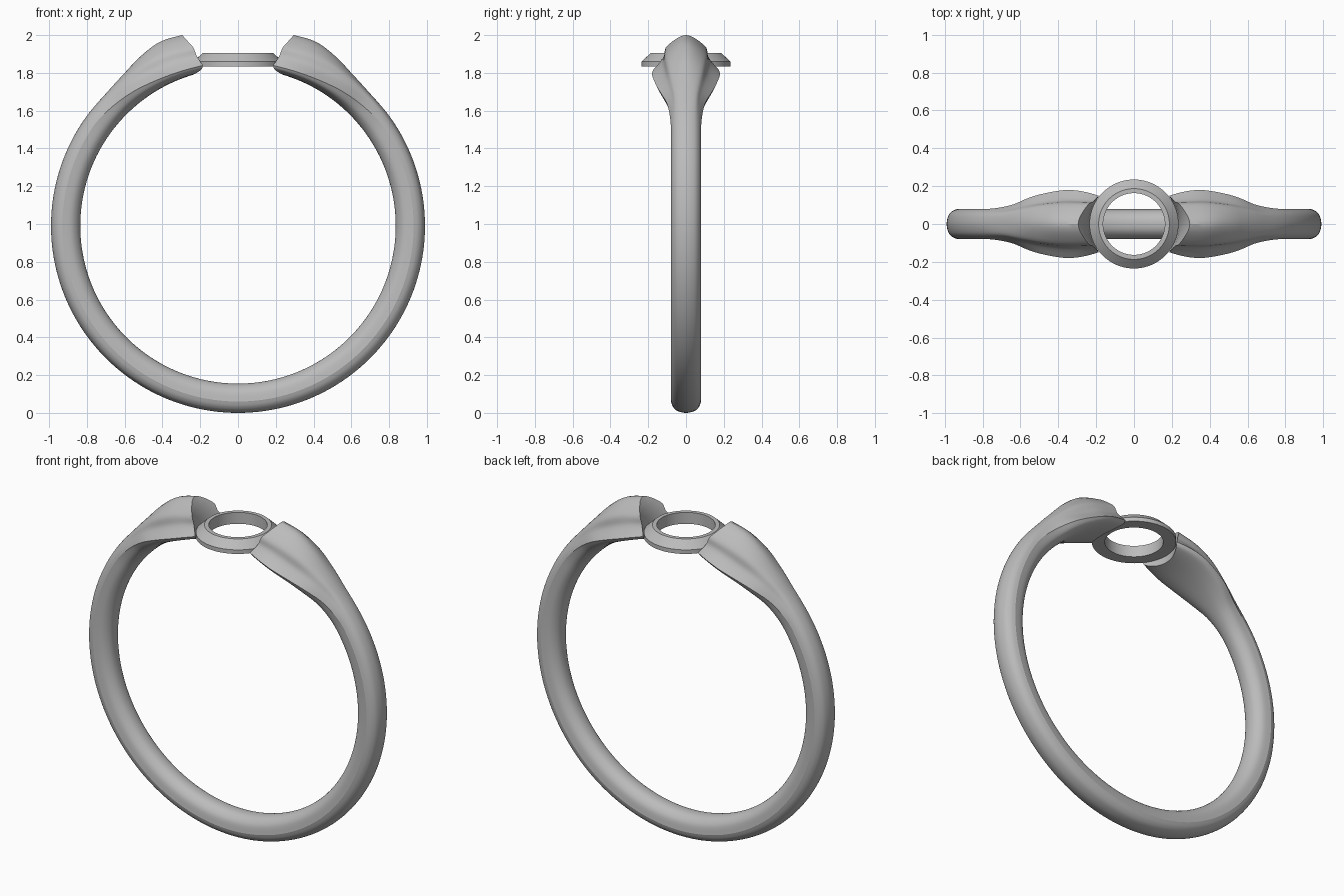
import bpy, bmesh, math

if "Cube" in bpy.data.objects:
    bpy.data.objects.remove(bpy.data.objects["Cube"], do_unlink=True)

metal = bpy.data.materials.new("grey metal")
metal.use_nodes = True
GREY = (0.5, 0.5, 0.5, 1)
metal.diffuse_color = GREY
metal.node_tree.nodes["Principled BSDF"].inputs["Base Color"].default_value = GREY

CENTRE_Z = 0.99
INNER_R = 0.835

# Shoulder shape: values at each angle from the top of the ring
ANGLES = [8, 16, 23, 30, 37, 45, 55]
CROWN_R = [1.05, 1.052, 1.058, 1.035, 1.006, 0.99, 0.99]
EDGE_Y = [0.13, 0.165, 0.18, 0.168, 0.143, 0.1, 0.08]
EDGE_R = [0.87, 0.87, 0.875, 0.885, 0.9, 0.915, 0.93]
WAIST_Y = [0.11, 0.12, 0.125, 0.115, 0.1, 0.075, 0.069]
WAIST_R = [0.92, 0.925, 0.93, 0.935, 0.945, 0.952, 0.958]
RIDGE_Y = [0.1, 0.1, 0.1, 0.09, 0.07, 0.052, 0.045]
RIDGE_R = [0.98, 0.985, 0.995, 0.995, 0.987, 0.98, 0.98]


def spline(p0, p1, p2, p3, t):
    return 0.5 * (2 * p1 + (p2 - p0) * t + (2 * p0 - 5 * p1 + 4 * p2 - p3) * t * t
                  + (3 * p1 - p0 - 3 * p2 + p3) * t ** 3)


def at_angle(values, deg):
    """Smoothly interpolate a shoulder value; constant beyond the last angle."""
    last = len(ANGLES) - 1
    if deg >= ANGLES[-1]:
        return values[-1]
    i = max(k for k in range(last) if ANGLES[k] <= deg)
    t = (deg - ANGLES[i]) / (ANGLES[i + 1] - ANGLES[i])
    return spline(values[max(i - 1, 0)], values[i], values[i + 1],
                  values[min(i + 2, last)], t)


def smooth_path(points, steps=5):
    """Curve through the points, leaving out the final one."""
    out, n = [], len(points) - 1
    for i in range(n):
        quad = [points[max(i - 1, 0)], points[i], points[i + 1], points[min(i + 2, n)]]
        for s in range(steps):
            out.append([spline(*[q[a] for q in quad], s / steps) for a in (0, 1)])
    return out


def section(deg):
    """Closed (y, radius) outline of the band at an angle from the top."""
    deg = min(deg, 360 - deg)
    crown, ey, er, wy, wr, ry, rr = [at_angle(v, deg) for v in (
        CROWN_R, EDGE_Y, EDGE_R, WAIST_Y, WAIST_R, RIDGE_Y, RIDGE_R)]
    rise = er - INNER_R
    outer = [(ey, er), (wy, wr), (ry, rr), (0, crown), (-ry, rr), (-wy, wr), (-ey, er)]
    half = [(-ey, er), (-0.88 * ey, INNER_R + 0.45 * rise),
            (-0.5 * ey, INNER_R + 0.1 * rise), (0, INNER_R)]
    inner = half + [(-y, r) for y, r in half[-2::-1]]
    return smooth_path(outer) + smooth_path(inner)


def make_object(name, bm):
    bmesh.ops.recalc_face_normals(bm, faces=bm.faces)
    mesh = bpy.data.meshes.new(name)
    bm.to_mesh(mesh)
    bm.free()
    mesh.materials.append(metal)
    obj = bpy.data.objects.new(name, mesh)
    bpy.context.collection.objects.link(obj)
    return obj


def lathe(name, profile, closed, segments=96):
    """Turn an (r, z) profile about the vertical axis."""
    bm = bmesh.new()
    rings = []
    for k in range(segments):
        a = 2 * math.pi * k / segments
        rings.append([bm.verts.new((r * math.cos(a), r * math.sin(a), z)) for r, z in profile])
    n = len(profile)
    for k in range(segments):
        a, b = rings[k], rings[(k + 1) % segments]
        for i in range(n if closed else n - 1):
            j = (i + 1) % n
            bm.faces.new((a[i], b[i], b[j], a[j]))
    if not closed:
        bm.faces.new([r[0] for r in rings])
        bm.faces.new([r[-1] for r in rings])
    return make_object(name, bm)


def shade(obj, degrees):
    bpy.ops.object.select_all(action='DESELECT')
    obj.select_set(True)
    bpy.context.view_layer.objects.active = obj
    bpy.ops.object.shade_smooth_by_angle(angle=math.radians(degrees))


# Band with swelling shoulders, swept from one tip round to the other
bm = bmesh.new()
loops = []
SWEEP = 172
for k in range(SWEEP + 1):
    deg = 8 + 344 * k / SWEEP
    a = math.radians(deg)
    loops.append([bm.verts.new((r * math.sin(a), y, CENTRE_Z + r * math.cos(a)))
                  for y, r in section(deg)])
for a, b in zip(loops, loops[1:]):
    for i in range(len(a)):
        j = (i + 1) % len(a)
        bm.faces.new((a[i], a[j], b[j], b[i]))
bm.faces.new(loops[0])
bm.faces.new(loops[-1])
band = make_object("band", bm)

# Flared seat cut between the shoulder tips
cutter = lathe("seat_cutter", [(0.233, 1.6), (0.235, 1.81), (0.241, 1.86), (0.25, 1.9),
                               (0.262, 1.94), (0.279, 1.975), (0.298, 2.005), (0.37, 2.1)], False)
cutter.hide_render = True
cut = band.modifiers.new("seat", 'BOOLEAN')
cut.operation = 'DIFFERENCE'
cut.solver = 'EXACT'
cut.object = cutter
bpy.context.view_layer.objects.active = band
bpy.ops.object.modifier_apply(modifier=cut.name)
bpy.data.objects.remove(cutter, do_unlink=True)
shade(band, 25)

# Bezel: open collar with a chamfered rim
bezel = lathe("bezel", [(0.163, 1.835), (0.235, 1.835), (0.235, 1.86),
                        (0.187, 1.905), (0.163, 1.905)], True)
shade(bezel, 25)
